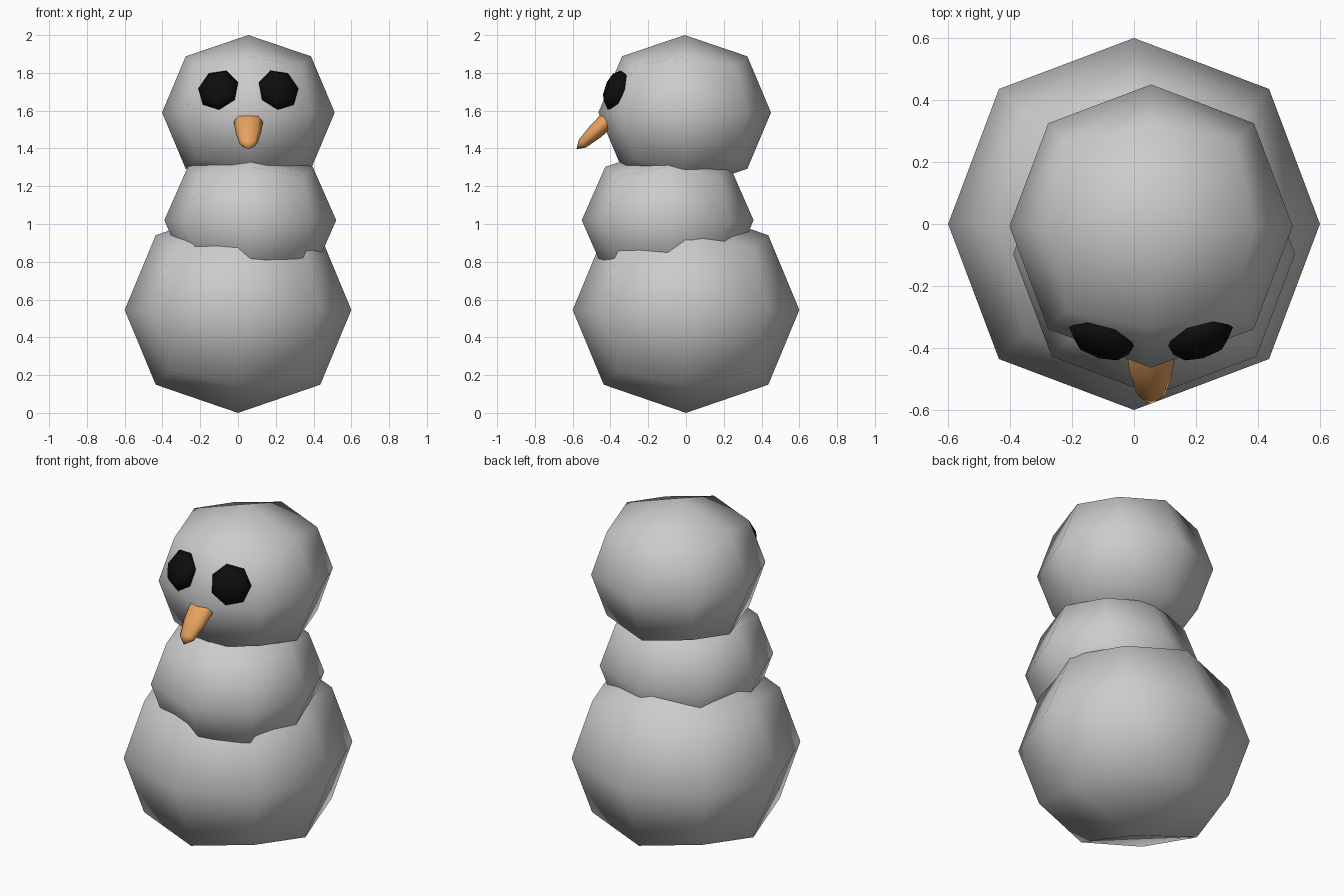
import bpy, bmesh, math
from mathutils import Matrix, Vector

if "Cube" in bpy.data.objects:
    bpy.data.objects.remove(bpy.data.objects["Cube"])


def make_object(name, bm, colour=None, smooth=True):
    bmesh.ops.recalc_face_normals(bm, faces=bm.faces)
    mesh = bpy.data.meshes.new(name)
    bm.to_mesh(mesh)
    bm.free()
    for p in mesh.polygons:
        p.use_smooth = smooth
    obj = bpy.data.objects.new(name, mesh)
    bpy.context.collection.objects.link(obj)
    if colour:
        mat = bpy.data.materials.new(name + "_colour")
        mat.diffuse_color = (*colour, 1)
        mat.use_nodes = True
        mat.node_tree.nodes["Principled BSDF"].inputs["Base Color"].default_value = mat.diffuse_color
        mesh.materials.append(mat)
    return obj


def snowball(name, centre, radii):
    """Cube rounded by one subdivision level; radii are the final half sizes."""
    bm = bmesh.new()
    bmesh.ops.create_cube(bm, size=2)
    # the limit surface pulls face centres in to 0.8395 of the cube
    bmesh.ops.scale(bm, vec=Vector(radii) / 0.8395, verts=bm.verts)
    obj = make_object(name, bm)
    obj.location = centre
    sub = obj.modifiers.new("round", 'SUBSURF')
    sub.levels = sub.render_levels = 1
    return obj


# Stacked snowballs
snowball("lower_body", (0, 0, 0.545), (0.60, 0.60, 0.545))
snowball("middle_body", (0.065, -0.097, 1.02), (0.455, 0.455, 0.39))
snowball("head", (0.055, -0.007, 1.59), (0.457, 0.457, 0.41))

# Eyes: flattened seven-sided balls lying on the head, mirrored across it
bm = bmesh.new()
bmesh.ops.create_uvsphere(bm, u_segments=7, v_segments=4, radius=1)
normal = Vector((-0.305, -0.89, 0.337)).normalized()
xf = (Matrix.Translation((-0.159, -0.372, 1.71))
      @ normal.to_track_quat('Z', 'Y').to_matrix().to_4x4()
      @ Matrix.Diagonal((0.113, 0.113, 0.052, 1))
      @ Matrix.Rotation(math.radians(86), 4, 'Z'))
bmesh.ops.transform(bm, matrix=xf, verts=bm.verts)
eyes = make_object("eyes", bm, (0.004, 0.004, 0.004))
eyes.location.x = 0.055
eyes.modifiers.new("mirror", 'MIRROR')

# Carrot nose: wide tapered rings along an axis pointing forward and down
bm = bmesh.new()
tip = Vector((0.055, -0.58, 1.396))
back = Vector((0, 0.73, 0.68)).normalized()
side = Vector((1, 0, 0))
up = Vector((0, -0.68, 0.73)).normalized()
rings = []
for t, rx, ru in [(0.043, 0.047, 0.028), (0.13, 0.068, 0.041),
                  (0.21, 0.077, 0.046), (0.28, 0.06, 0.035)]:
    rings.append([bm.verts.new(tip + back * t
                               + side * rx * math.cos(i * math.pi / 4)
                               + up * ru * math.sin(i * math.pi / 4))
                  for i in range(8)])
point = bm.verts.new(tip)
for i in range(8):
    j = (i + 1) % 8
    bm.faces.new((point, rings[0][i], rings[0][j]))
    for a, b in zip(rings, rings[1:]):
        bm.faces.new((a[i], b[i], b[j], a[j]))
bm.faces.new(rings[-1])
make_object("nose", bm, (0.8, 0.36, 0.11))
